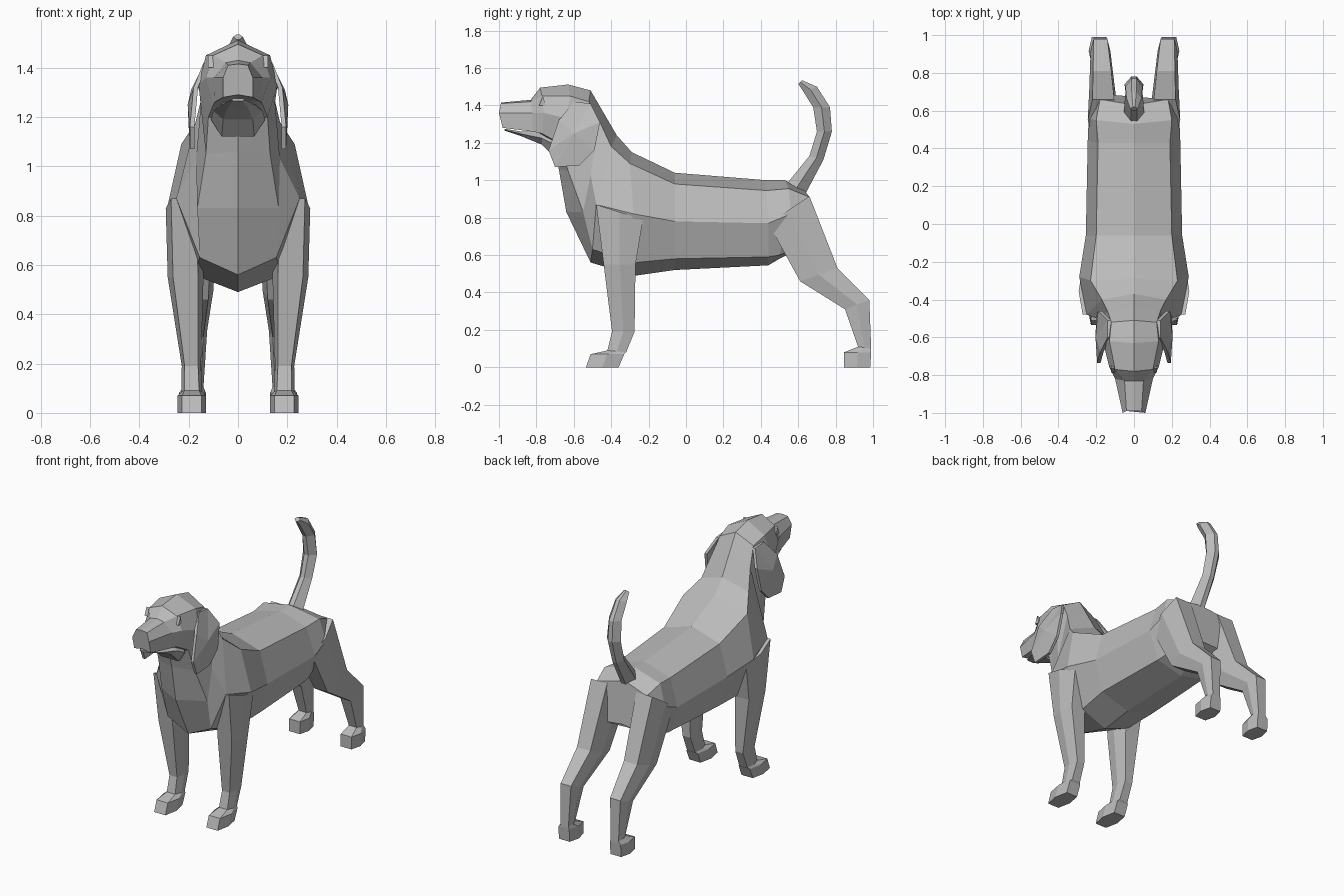
import bpy, bmesh

coat = bpy.data.materials.new("grey coat")
coat.diffuse_color = (0.5, 0.5, 0.5, 1)


def finish(name, bm):
    bmesh.ops.recalc_face_normals(bm, faces=bm.faces)
    mesh = bpy.data.meshes.new(name)
    bm.to_mesh(mesh)
    bm.free()
    mesh.materials.append(coat)
    ob = bpy.data.objects.new(name, mesh)
    bpy.context.collection.objects.link(ob)
    return ob


def loft(name, rings):
    """Skin a list of equal-length closed rings and cap both ends."""
    bm = bmesh.new()
    rows = [[bm.verts.new(p) for p in ring] for ring in rings]
    n = len(rows[0])
    for a, b in zip(rows, rows[1:]):
        for i in range(n):
            j = (i + 1) % n
            bm.faces.new((a[i], a[j], b[j], b[i]))
    bm.faces.new(rows[0])
    bm.faces.new(rows[-1])
    return finish(name, bm)


def symmetric_ring(top, upper, middle, lower, bottom):
    side = [upper, middle, lower]
    return ([(0, *top)] + side + [(0, *bottom)]
            + [(-x, y, z) for x, y, z in reversed(side)])


def limb(name, stations, sign=1, narrow=0.7):
    """Six-sided limb; station = front y,z, back y,z, inner x, outer x."""
    rings = []
    for yf, zf, yb, zb, xi, xo in stations:
        c, h = (xi + xo) / 2, (xo - xi) / 2
        ym, zm = (yf + yb) / 2, (zf + zb) / 2
        pts = [(c - h * narrow, yf, zf), (c + h * narrow, yf, zf), (xo, ym, zm),
               (c + h * narrow, yb, zb), (c - h * narrow, yb, zb), (xi, ym, zm)]
        rings.append([(sign * x, y, z) for x, y, z in pts])
    return loft(name, rings)


# Torso and neck, from rump to nape
torso = [
    ((0.63, 0.95), (0.18, 0.66, 0.91), (0.20, 0.69, 0.80), (0.12, 0.67, 0.67), (0.66, 0.68)),
    ((0.53, 1.00), (0.20, 0.55, 0.955), (0.24, 0.56, 0.82), (0.17, 0.50, 0.60), (0.50, 0.58)),
    ((0.43, 1.00), (0.19, 0.43, 0.945), (0.245, 0.44, 0.77), (0.18, 0.44, 0.59), (0.44, 0.545)),
    ((-0.06, 1.04), (0.20, -0.06, 0.98), (0.255, -0.06, 0.78), (0.20, -0.06, 0.58), (-0.06, 0.52)),
    ((-0.29, 1.15), (0.23, -0.30, 1.09), (0.29, -0.28, 0.82), (0.18, -0.27, 0.56), (-0.27, 0.49)),
    ((-0.37, 1.24), (0.17, -0.40, 1.18), (0.25, -0.48, 0.87), (0.155, -0.50, 0.63), (-0.51, 0.56)),
    ((-0.44, 1.36), (0.14, -0.46, 1.31), (0.17, -0.51, 1.03), (0.165, -0.55, 0.83), (-0.64, 0.83)),
    ((-0.51, 1.48), (0.12, -0.52, 1.42), (0.15, -0.55, 1.26), (0.13, -0.63, 1.05), (-0.68, 1.06)),
]
loft("body", [symmetric_ring(*s) for s in torso])

# Head and muzzle
skull = [
    ((-0.51, 1.48), (0.12, -0.52, 1.42), (0.15, -0.55, 1.26), (0.13, -0.63, 1.05), (-0.68, 1.06)),
    ((-0.63, 1.512), (0.13, -0.62, 1.45), (0.16, -0.64, 1.33), (0.12, -0.68, 1.20), (-0.71, 1.17)),
    ((-0.78, 1.495), (0.10, -0.77, 1.45), (0.13, -0.76, 1.36), (0.10, -0.77, 1.25), (-0.77, 1.22)),
    ((-0.83, 1.43), (0.05, -0.83, 1.42), (0.10, -0.82, 1.36), (0.095, -0.82, 1.26), (-0.82, 1.27)),
    ((-0.99, 1.415), (0.04, -0.99, 1.41), (0.06, -1.00, 1.36), (0.06, -0.98, 1.28), (-0.98, 1.29)),
]
loft("head", [symmetric_ring(*s) for s in skull])

# Lower jaw
limb("jaw", [
    (-0.97, 1.275, -0.97, 1.265, -0.03, 0.03),
    (-0.88, 1.26, -0.88, 1.235, -0.07, 0.07),
    (-0.77, 1.26, -0.77, 1.19, -0.10, 0.10),
    (-0.70, 1.26, -0.70, 1.12, -0.11, 0.11),
], narrow=0.6)

# Tail
limb("tail", [
    (0.53, 0.97, 0.64, 0.93, -0.055, 0.055),
    (0.66, 1.13, 0.735, 1.11, -0.045, 0.045),
    (0.70, 1.26, 0.78, 1.26, -0.05, 0.05),
    (0.68, 1.39, 0.77, 1.39, -0.045, 0.045),
    (0.63, 1.47, 0.70, 1.50, -0.04, 0.04),
    (0.60, 1.515, 0.62, 1.535, -0.02, 0.02),
], narrow=0.3)

front_leg = [
    (-0.48, 0.87, -0.23, 0.79, 0.15, 0.293),
    (-0.44, 0.55, -0.27, 0.55, 0.14, 0.285),
    (-0.395, 0.19, -0.275, 0.19, 0.15, 0.228),
    (-0.42, 0.09, -0.32, 0.08, 0.145, 0.23),
    (-0.51, 0.07, -0.33, 0.07, 0.13, 0.245),
    (-0.535, 0.0, -0.36, 0.0, 0.13, 0.245),
]
hind_leg = [
    (0.44, 0.77, 0.66, 0.915, 0.08, 0.245),
    (0.61, 0.46, 0.81, 0.53, 0.10, 0.237),
    (0.85, 0.31, 0.98, 0.36, 0.125, 0.23),
    (0.92, 0.11, 0.99, 0.10, 0.14, 0.22),
    (0.845, 0.08, 0.99, 0.08, 0.13, 0.24),
    (0.845, 0.0, 0.985, 0.0, 0.13, 0.24),
]
ear = [(0.14, -0.60, 1.42), (0.18, -0.68, 1.32), (0.195, -0.735, 1.16),
       (0.195, -0.70, 1.07), (0.195, -0.57, 1.08), (0.20, -0.49, 1.16),
       (0.19, -0.46, 1.31), (0.14, -0.51, 1.41)]

for side, s in (("left", 1), ("right", -1)):
    limb(side + "_front_leg", front_leg, s)
    limb(side + "_hind_leg", hind_leg, s)

    # Hanging ear: fan around a raised centre, with an inner and outer skin
    bm = bmesh.new()
    skins = []
    for dx in (0.0, -0.018):
        rim = [bm.verts.new((s * (x + dx), y, z)) for x, y, z in ear]
        hub = bm.verts.new((s * (0.204 + dx), -0.60, 1.25))
        for i in range(len(rim)):
            bm.faces.new((rim[i], rim[(i + 1) % len(rim)], hub))
        skins.append(rim)
    for i in range(len(ear)):
        j = (i + 1) % len(ear)
        bm.faces.new((skins[0][i], skins[0][j], skins[1][j], skins[1][i]))
    finish(side + "_ear", bm)

    # Narrow eye ridge beside the brow
    loft(side + "_eye", [[(s * x, y, z) for y, z in
                          ((-0.785, 1.40), (-0.765, 1.45), (-0.75, 1.40))]
                         for x in (0.10, 0.122)])
